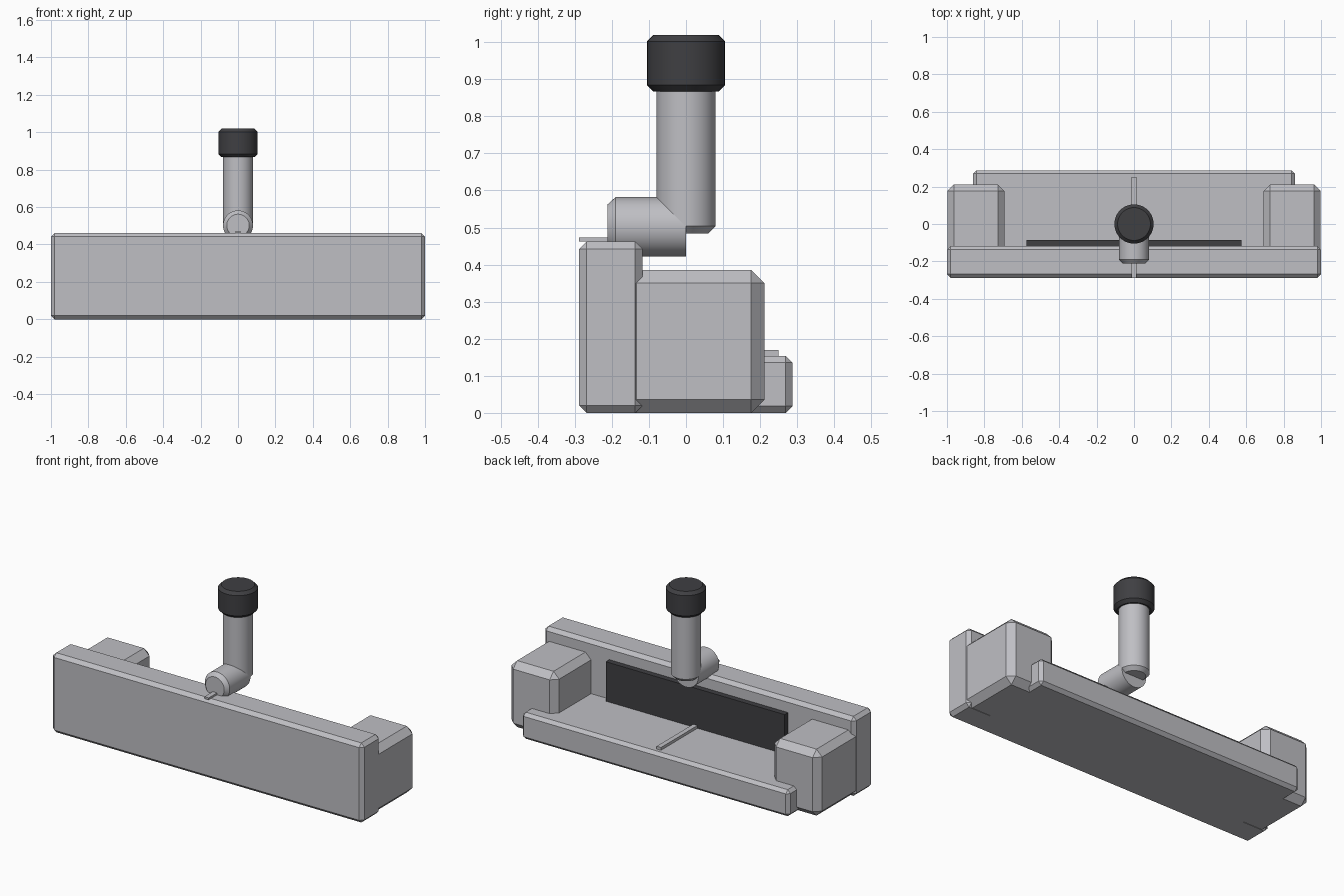
import bpy
import math

cube = bpy.data.objects.get("Cube")
if cube:
    bpy.data.objects.remove(cube, do_unlink=True)


def material(name, colour):
    mat = bpy.data.materials.new(name)
    mat.use_nodes = True
    mat.diffuse_color = (*colour, 1)
    mat.node_tree.nodes["Principled BSDF"].inputs["Base Color"].default_value = (*colour, 1)
    return mat


grey = material("light grey", (0.52, 0.52, 0.55))
dark = material("charcoal", (0.05, 0.05, 0.055))


def box(name, low, high, mat, chamfer=0):
    """Chamfered box between two corners."""
    bpy.ops.mesh.primitive_cube_add(size=1, location=[(a + b) / 2 for a, b in zip(low, high)])
    ob = bpy.context.object
    ob.name = name
    ob.scale = [b - a for a, b in zip(low, high)]
    bpy.ops.object.transform_apply(location=False, rotation=False, scale=True)
    ob.data.materials.append(mat)
    if chamfer:
        mod = ob.modifiers.new("chamfer", "BEVEL")
        mod.width = chamfer
        mod.segments = 1
    return ob


def tube(name, profile, mat, location=(0, 0, 0), rotation=(0, 0, 0), sides=48):
    """Solid turned from (radius, height) pairs, closed by flat ends."""
    verts = [(r * math.cos(2 * math.pi * i / sides), r * math.sin(2 * math.pi * i / sides), z)
             for r, z in profile for i in range(sides)]
    faces = [(k * sides + i, k * sides + (i + 1) % sides,
              (k + 1) * sides + (i + 1) % sides, (k + 1) * sides + i)
             for k in range(len(profile) - 1) for i in range(sides)]
    faces.append(tuple(reversed(range(sides))))
    faces.append(tuple(range(len(verts) - sides, len(verts))))
    mesh = bpy.data.meshes.new(name)
    mesh.from_pydata(verts, [], faces)
    mesh.materials.append(mat)
    ob = bpy.data.objects.new(name, mesh)
    bpy.context.collection.objects.link(ob)
    ob.location = location
    ob.rotation_euler = rotation
    bpy.ops.object.select_all(action="DESELECT")
    ob.select_set(True)
    bpy.context.view_layer.objects.active = ob
    bpy.ops.object.shade_smooth_by_angle(angle=math.radians(30))
    return ob


# Body: tall front wall, low rear shelf and two end blocks
box("front_wall", (-1, -0.288, 0), (1, -0.117, 0.462), grey, 0.02)
box("rear_shelf", (-0.86, -0.27, 0), (0.86, 0.287, 0.154), grey, 0.018)
for side, x in (("left", 0.845), ("right", -0.845)):
    box(side + "_end_block", (x - 0.153, -0.17, 0), (x + 0.153, 0.212, 0.386), grey, 0.036)

# Dark pad against the back of the wall
box("back_pad", (-0.575, -0.13, 0.1), (0.575, -0.085, 0.383), dark)

# Thin centre marks on the wall top and the shelf
box("wall_marker", (-0.014, -0.289, 0.462), (0.014, -0.13, 0.473), grey)
box("shelf_marker", (-0.014, -0.1, 0.15), (0.014, 0.25, 0.17), grey)

# Angled handle: horizontal arm, upright post and dark cap
tube("handle_arm", [(0.08, 0), (0.08, 0.19), (0.06, 0.212)], grey,
     (0, 0, 0.502), (math.pi / 2, 0, 0))
tube("handle_post", [(0.06, 0.484), (0.08, 0.504), (0.08, 0.88)], grey)
tube("handle_cap", [(0.088, 0.867), (0.105, 0.884), (0.105, 1.002), (0.088, 1.019)], dark)
